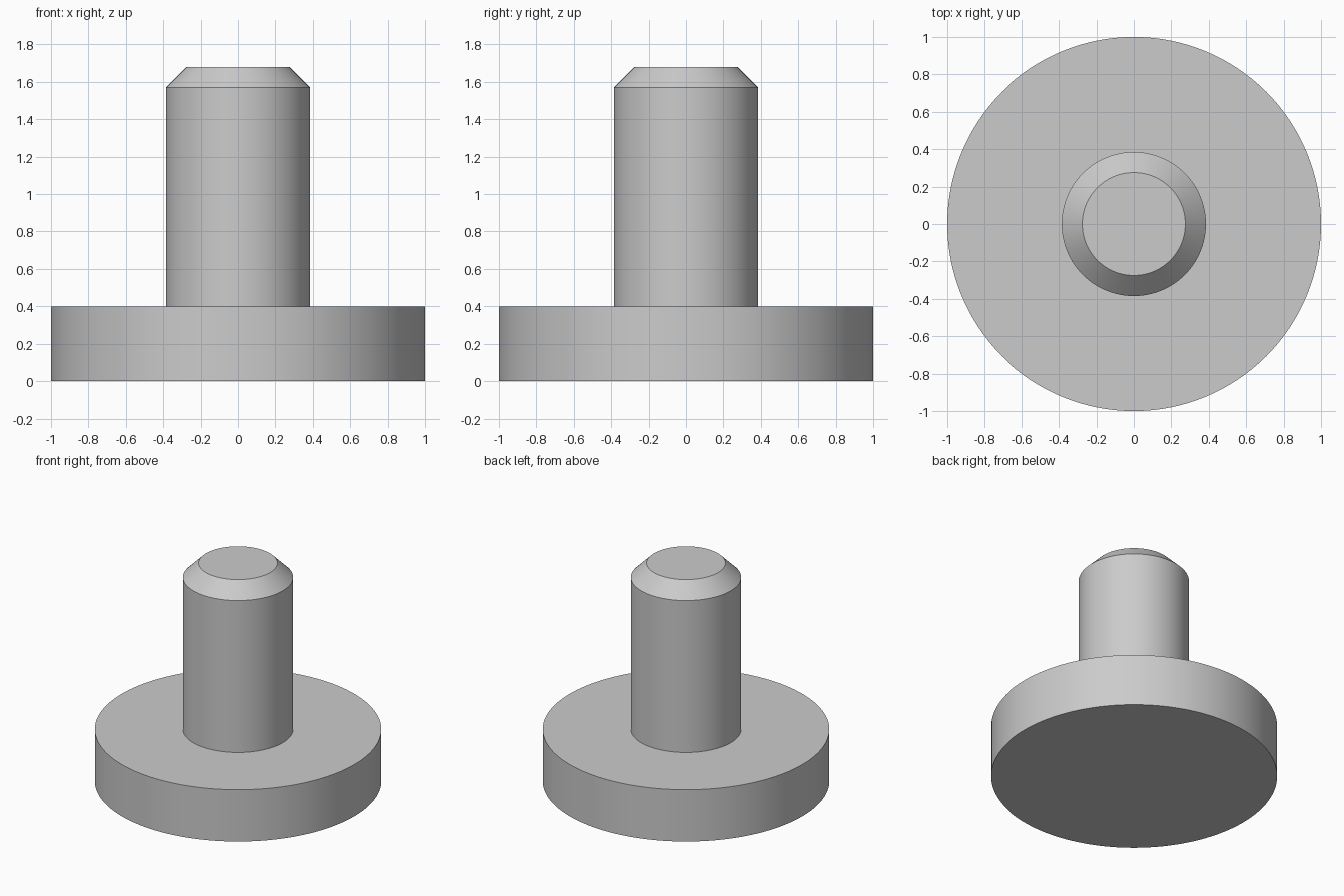
import bpy
import bmesh
import math

cube = bpy.data.objects.get("Cube")
if cube:
    bpy.data.objects.remove(cube, do_unlink=True)

SEGMENTS = 128
FLANGE_RADIUS, FLANGE_TOP = 1.0, 0.40
PIN_RADIUS, PIN_TOP, CHAMFER = 0.385, 1.68, 0.11

# Plain grey metal
grey = bpy.data.materials.new("grey_metal")
grey.use_nodes = True
colour = (0.6, 0.6, 0.6, 1.0)
grey.diffuse_color = colour
grey.node_tree.nodes["Principled BSDF"].inputs["Base Color"].default_value = colour


def lathe(name, profile, material):
    """Revolve (radius, height) points about z and cap both ends."""
    bm = bmesh.new()
    rings = []
    for radius, z in profile:
        angles = [2 * math.pi * i / SEGMENTS for i in range(SEGMENTS)]
        rings.append([bm.verts.new((radius * math.cos(a), radius * math.sin(a), z))
                      for a in angles])
    for low, high in zip(rings, rings[1:]):
        for i in range(SEGMENTS):
            j = (i + 1) % SEGMENTS
            bm.faces.new((low[i], low[j], high[j], high[i]))
    bm.faces.new(rings[0][::-1])
    bm.faces.new(rings[-1])
    mesh = bpy.data.meshes.new(name)
    bm.to_mesh(mesh)
    bm.free()
    mesh.materials.append(material)
    obj = bpy.data.objects.new(name, mesh)
    bpy.context.collection.objects.link(obj)
    bpy.ops.object.select_all(action="DESELECT")
    obj.select_set(True)
    bpy.context.view_layer.objects.active = obj
    bpy.ops.object.shade_smooth_by_angle(angle=math.radians(30))
    return obj


# One solid: wide flange, shoulder, straight pin and chamfered tip
lathe("flanged_pin", [
    (FLANGE_RADIUS, 0),
    (FLANGE_RADIUS, FLANGE_TOP),
    (PIN_RADIUS, FLANGE_TOP),
    (PIN_RADIUS, PIN_TOP - CHAMFER),
    (PIN_RADIUS - CHAMFER, PIN_TOP),
], grey)
